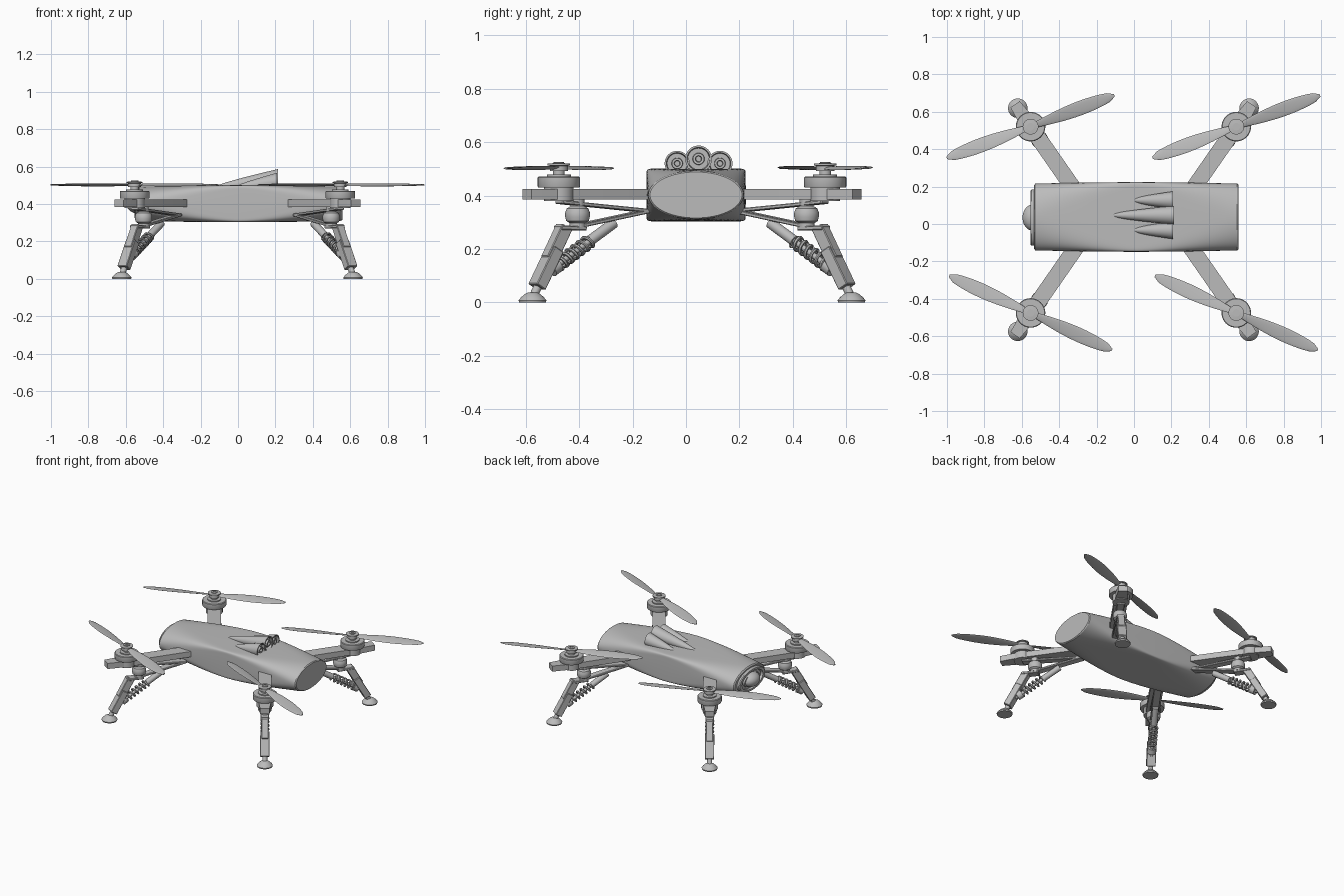
import bpy, bmesh, math
from mathutils import Matrix, Vector

cube = bpy.data.objects.get("Cube")
if cube:
    bpy.data.objects.remove(cube)

grey = bpy.data.materials.new("plain_grey")
grey.use_nodes = True
COLOUR = (0.5, 0.5, 0.5, 1)
grey.diffuse_color = COLOUR
grey.node_tree.nodes["Principled BSDF"].inputs["Base Color"].default_value = COLOUR

parts = []


def finish(name, bm, matrix=Matrix()):
    """Turn a bmesh into a named, coloured object."""
    bmesh.ops.recalc_face_normals(bm, faces=bm.faces)
    mesh = bpy.data.meshes.new(name)
    bm.to_mesh(mesh)
    bm.free()
    mesh.materials.append(grey)
    ob = bpy.data.objects.new(name, mesh)
    ob.matrix_world = matrix
    bpy.context.collection.objects.link(ob)
    parts.append(ob)
    return ob


def loft(name, rings, matrix=Matrix()):
    """Skin a list of equal point rings and cap both ends."""
    bm = bmesh.new()
    loops = [[bm.verts.new(p) for p in ring] for ring in rings]
    n = len(loops[0])
    for a, b in zip(loops, loops[1:]):
        for i in range(n):
            j = (i + 1) % n
            bm.faces.new((a[i], a[j], b[j], b[i]))
    bm.faces.new(loops[0])
    bm.faces.new(loops[-1])
    return finish(name, bm, matrix)


def circle(r, n=32, ry=None):
    ry = r if ry is None else ry
    return [(r * math.cos(t), ry * math.sin(t))
            for t in (2 * math.pi * i / n for i in range(n))]


def lathe(name, profile, matrix=Matrix(), n=32):
    """Turn (radius, height) pairs round the z axis."""
    return loft(name, [[(x, y, z) for x, y in circle(r, n)] for r, z in profile], matrix)


def along(a, b):
    """Frame at a whose z axis points to b, with y kept sideways."""
    a, b = Vector(a), Vector(b)
    w = (b - a).normalized()
    v = Vector((0, 1, 0))
    u = v.cross(w)
    m = Matrix((u, v, w)).transposed().to_4x4()
    return Matrix.Translation(a) @ m, (b - a).length


def rod(name, a, b, r, matrix, n=20):
    m, length = along(a, b)
    lathe(name, [(r, 0), (r, length)], matrix @ m, n)


def bar(name, a, b, thick, wide, matrix):
    m, length = along(a, b)
    bm = bmesh.new()
    bmesh.ops.create_cube(bm, size=1)
    bmesh.ops.scale(bm, vec=(thick, wide, length), verts=bm.verts)
    bmesh.ops.translate(bm, vec=(0, 0, length / 2), verts=bm.verts)
    bmesh.ops.bevel(bm, geom=bm.edges[:], offset=0.003, segments=1, affect='EDGES')
    finish(name, bm, matrix @ m)


# Fuselage: oval ends that swell into a squared middle
def section(x, hy, hz, e):
    ring = []
    for c, s in circle(1, 64):
        ring.append((x, 0.0375 + hy * math.copysign(abs(c) ** e, c),
                     0.402 + hz * math.copysign(abs(s) ** e, s)))
    return ring


def fuselage_ring(t):
    mid = 1 - t * t
    return section(0.54 * t + 0.012, 0.178 + 0.008 * mid, 0.091 + 0.008 * mid,
                   0.1 + 0.9 * abs(t) ** 1.7)


rings = [fuselage_ring(i / 16) for i in range(-16, 17)]
rings = [section(-0.535, 0.17, 0.084, 1)] + rings + [section(0.558, 0.172, 0.086, 1)]
loft("fuselage", rings)

# Nose camera: oval bezel with a recessed lens
nose = Matrix.Translation((-0.52, 0.034, 0.4)) @ Matrix.Rotation(-math.pi / 2, 4, 'Y')
oval = nose @ Matrix.Diagonal((0.52, 1, 1, 1))
lathe("nose_bezel", [(0.15, 0), (0.15, 0.028), (0.143, 0.034), (0.118, 0.034),
                     (0.112, 0.02), (0.09, 0.02), (0.086, 0.03), (0.074, 0.03),
                     (0.07, 0.022)], oval, 48)
lathe("nose_lens", [(0.07 * math.cos(a), 0.02 + 0.056 * math.sin(a))
                    for a in (math.pi / 2 * i / 10 * 0.99 for i in range(11))],
      nose @ Matrix.Diagonal((0.7, 1, 1, 1)), 40)


# Roof exhausts: tapered pods with hollow rear ends
def pod(name, y, x0, x1, r, z_end):
    rings = []
    for i in range(13):
        t = max(i / 12, 0.012)
        k = r * t ** 0.65
        z = 0.488 + (z_end - 0.488) * t
        rings.append([(x0 + (x1 - x0) * t, y + a, z + b) for a, b in circle(k)])
    for f, dx in ((0.86, 0), (0.8, -0.02), (0.45, -0.02), (0.42, 0.0), (0.24, 0.0), (0.2, -0.03)):
        rings.append([(x1 + dx, y + a, z_end + b) for a, b in circle(r * f)])
    loft(name, rings)


pod("exhaust_centre", 0.047, -0.135, 0.213, 0.05, 0.537)
for side in (-1, 1):
    pod("exhaust_side", 0.047 + 0.08 * side, -0.02, 0.208, 0.047, 0.52)


# Propeller: two pitched, leaf-shaped blades
def propeller(matrix):
    for half in (0, math.pi):
        rings = []
        for i in range(15):
            t = i / 14
            r = 0.015 + 0.463 * t
            chord = 0.013 + 0.026 * math.sin(math.pi * min(1, t * 0.95) ** 1.15) ** 0.8
            if t > 0.9:
                chord *= math.sqrt(max(0.12, 1 - ((t - 0.9) / 0.1) ** 2))
            pitch = 0.28 - 0.17 * t
            ring = []
            for c, s in circle(chord, 16, 0.0035):
                ring.append((r, c * math.cos(pitch) - s * math.sin(pitch),
                             c * math.sin(pitch) + s * math.cos(pitch)))
            rings.append(ring)
        loft("propeller_blade", rings, matrix @ Matrix.Rotation(half, 4, 'Z'))
    lathe("propeller_hub", [(0.034, -0.012), (0.034, 0.008), (0.042, 0.01), (0.042, 0.016),
                            (0.02, 0.018), (0.02, 0.023), (0.01, 0.023), (0.01, 0.019)], matrix)


def spring(matrix, a, b, radius, turns):
    m, length = along(a, b)
    curve = bpy.data.curves.new("shock_spring", 'CURVE')
    curve.dimensions = '3D'
    curve.bevel_depth = 0.0065
    curve.bevel_resolution = 1
    curve.use_fill_caps = True
    line = curve.splines.new('POLY')
    count = turns * 16
    line.points.add(count)
    for i, p in enumerate(line.points):
        t = 2 * math.pi * i / 16
        p.co = (radius * math.cos(t), radius * math.sin(t), length * i / count, 1)
    curve.materials.append(grey)
    ob = bpy.data.objects.new("shock_spring", curve)
    ob.matrix_world = matrix @ m
    bpy.context.collection.objects.link(ob)
    bpy.ops.object.select_all(action='DESELECT')
    ob.select_set(True)
    bpy.context.view_layer.objects.active = ob
    bpy.ops.object.convert(target='MESH')
    parts.append(bpy.context.view_layer.objects.active)


# Four corners; local +x points outwards along the arm
for sx in (-1, 1):
    for sy in (-1, 1):
        hub = Matrix.Translation((0.55 * sx - 0.003, 0.0225 + 0.498 * sy, 0))
        frame = hub @ Matrix.Rotation(math.atan2(0.82 * sy, 0.57 * sx), 4, 'Z')

        # Arm with a tapered tip
        loft("arm", [[(u, -w, 0.385), (u, w, 0.385), (u, w, 0.425), (u, -w, 0.425)]
                     for u, w in ((-0.46, 0.043), (0.02, 0.043), (0.145, 0.03))], frame)

        # Motor and propeller
        lathe("motor", [(0.055, 0.38), (0.055, 0.43), (0.077, 0.43), (0.079, 0.434),
                        (0.079, 0.467), (0.075, 0.471), (0.045, 0.471), (0.045, 0.478),
                        (0.022, 0.478), (0.022, 0.5)], frame, 40)
        turn = math.radians(20.5 if sy > 0 else -24.5)
        propeller(hub @ Matrix.Translation((0, 0, 0.503)) @ Matrix.Rotation(turn, 4, 'Z'))

        # Suspension links and swivel
        bar("upper_link", (-0.41, 0, 0.342), (0.0, 0, 0.376), 0.014, 0.05, frame)
        bar("lower_link", (-0.41, 0, 0.343), (-0.08, 0, 0.285), 0.014, 0.05, frame)
        swivel = frame @ Matrix.Translation((-0.085, 0, 0))
        lathe("swivel", [(0.03, 0.282), (0.03, 0.297), (0.042, 0.305), (0.046, 0.32),
                         (0.046, 0.337), (0.04, 0.352), (0.026, 0.36), (0.026, 0.39)], swivel)
        bar("knee_plate", (-0.11, 0, 0.277), (0.005, 0, 0.28), 0.016, 0.055, frame)

        # Leg: two-part strut with ankle and domed foot
        bar("upper_leg", (-0.025, 0, 0.283), (0.045, 0, 0.16), 0.05, 0.046, frame)
        bar("lower_leg", (0.018, 0, 0.2), (0.1, 0, 0.058), 0.046, 0.06, frame)
        rod("ankle", (0.09, 0, 0.07), (0.115, 0, 0.025), 0.016, frame)
        lathe("foot", [(0.05, 0), (0.052, 0.008), (0.044, 0.018), (0.03, 0.031), (0.016, 0.038)],
              frame @ Matrix.Translation((0.12, 0, 0)))

        # Shock absorber with coil spring
        rod("shock_rod", (-0.25, 0, 0.297), (0.055, 0, 0.11), 0.011, frame)
        rod("shock_body", (-0.25, 0, 0.297), (-0.14, 0, 0.23), 0.02, frame)
        rod("shock_seat", (0.005, 0, 0.141), (0.035, 0, 0.122), 0.028, frame)
        spring(frame, (-0.14, 0, 0.23), (0.005, 0, 0.141), 0.024, 6)

bpy.ops.object.select_all(action='DESELECT')
for ob in parts:
    ob.select_set(True)
bpy.context.view_layer.objects.active = parts[0]
bpy.ops.object.shade_smooth_by_angle(angle=math.radians(32))
